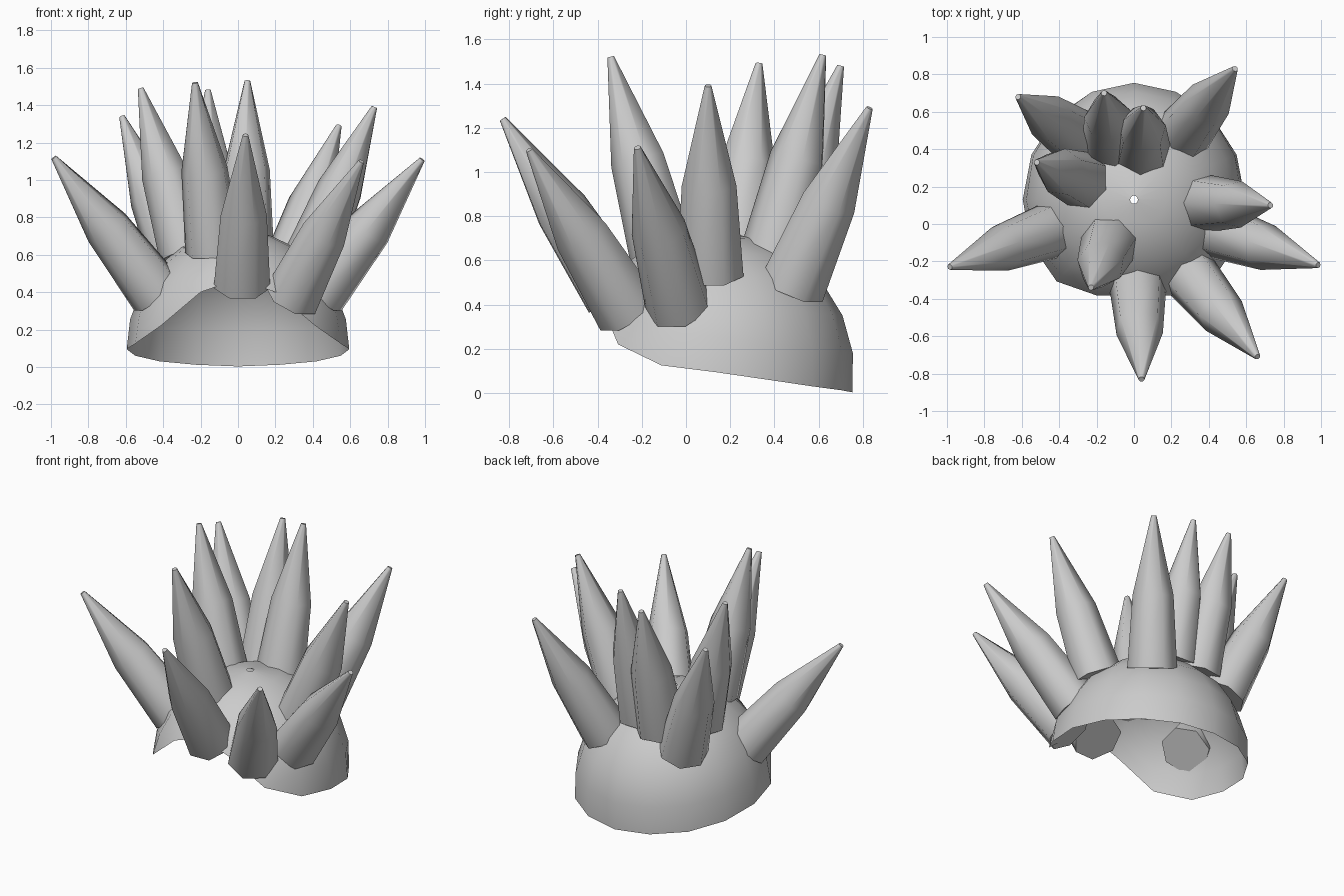
import bpy, bmesh, math
from mathutils import Vector

cube = bpy.data.objects.get("Cube")
if cube:
    bpy.data.objects.remove(cube)

grey = bpy.data.materials.new("plain grey")
grey.use_nodes = True
GREY = (0.6, 0.6, 0.6, 1)
grey.diffuse_color = GREY
grey.node_tree.nodes["Principled BSDF"].inputs["Base Color"].default_value = GREY


def finish(bm, name, angle):
    """Turn a bmesh into a smooth-shaded grey object."""
    mesh = bpy.data.meshes.new(name)
    bm.to_mesh(mesh)
    bm.free()
    mesh.materials.append(grey)
    obj = bpy.data.objects.new(name, mesh)
    bpy.context.collection.objects.link(obj)
    bpy.ops.object.select_all(action='DESELECT')
    obj.select_set(True)
    bpy.context.view_layer.objects.active = obj
    bpy.ops.object.shade_smooth_by_angle(angle=math.radians(angle))


def bridge(bm, low, high):
    """Join two closed rings of vertices with quads."""
    n = len(low)
    for k in range(n):
        j = (k + 1) % n
        bm.faces.new((low[k], low[j], high[j], high[k]))


# Open dome shell: rim rises toward the front, tiny hole at the crown
SEGMENTS, RINGS = 16, 6
CENTRE = Vector((0, 0.13, 0.1))
RADII = Vector((0.595, 0.63, 0.63))
RIM = [0.003, 0.012, 0.03, 0.06, 0.095, 0.125, 0.22, 0.4, 0.47]  # back to front
bm = bmesh.new()
rings = []
for r in range(RINGS + 1):
    ring = []
    for k in range(SEGMENTS):
        turn = math.tau * k / SEGMENTS
        start = math.asin((RIM[min(k, SEGMENTS - k)] - CENTRE.z) / RADII.z)
        lift = start + (math.radians(88) - start) * r / RINGS
        unit = Vector((-math.sin(turn) * math.cos(lift),
                       math.cos(turn) * math.cos(lift), math.sin(lift)))
        ring.append(bm.verts.new(CENTRE + unit * RADII))
    rings.append(ring)
for low, high in zip(rings, rings[1:]):
    bridge(bm, low, high)
finish(bm, "dome_shell", 60)


# Seven-sided spikes, widest at the base, with flat ends
SIDES = 7
PROFILE = [(0, 0.155), (0.48, 0.127), (1, 0.016)]  # height fraction, radius


def spike(name, base, tip):
    base, tip = Vector(base), Vector(tip)
    axis = (tip - base).normalized()
    down = Vector((0, 0, -1))
    low_side = (down - axis * down.dot(axis)).normalized()
    across = axis.cross(low_side)
    bm = bmesh.new()
    rings = []
    for t, radius in PROFILE:
        ring = []
        for k in range(SIDES):
            a = math.tau * (k + 0.5) / SIDES
            spoke = low_side * math.cos(a) + across * math.sin(a)
            ring.append(bm.verts.new(base.lerp(tip, t) + spoke * radius))
        rings.append(ring)
    for low, high in zip(rings, rings[1:]):
        bridge(bm, low, high)
    bm.faces.new(rings[0][::-1])
    bm.faces.new(rings[-1])
    finish(bm, name, 56)


SPIKES = {
    "right_side_spike": ((-0.43, -0.03, 0.39), (-0.985, -0.23, 1.12)),
    "left_side_spike": ((0.43, -0.03, 0.39), (0.985, -0.22, 1.11)),
    "front_spike": ((0.02, -0.32, 0.44), (0.04, -0.83, 1.24)),
    "left_front_spike": ((0.29, -0.26, 0.37), (0.66, -0.71, 1.1)),
    "left_upper_spike": ((0.38, 0.11, 0.54), (0.73, 0.1, 1.39)),
    "left_back_spike": ((0.26, 0.48, 0.48), (0.54, 0.83, 1.29)),
    "back_spike": ((0.04, 0.4, 0.63), (0.05, 0.62, 1.53)),
    "inner_back_spike": ((-0.12, 0.44, 0.6), (-0.16, 0.7, 1.48)),
    "right_back_spike": ((-0.3, 0.46, 0.5), (-0.62, 0.68, 1.34)),
    "right_upper_spike": ((-0.27, 0.23, 0.61), (-0.52, 0.33, 1.49)),
    "upper_front_spike": ((-0.13, -0.1, 0.62), (-0.23, -0.34, 1.52)),
}
for name, (base, tip) in SPIKES.items():
    spike(name, base, tip)
